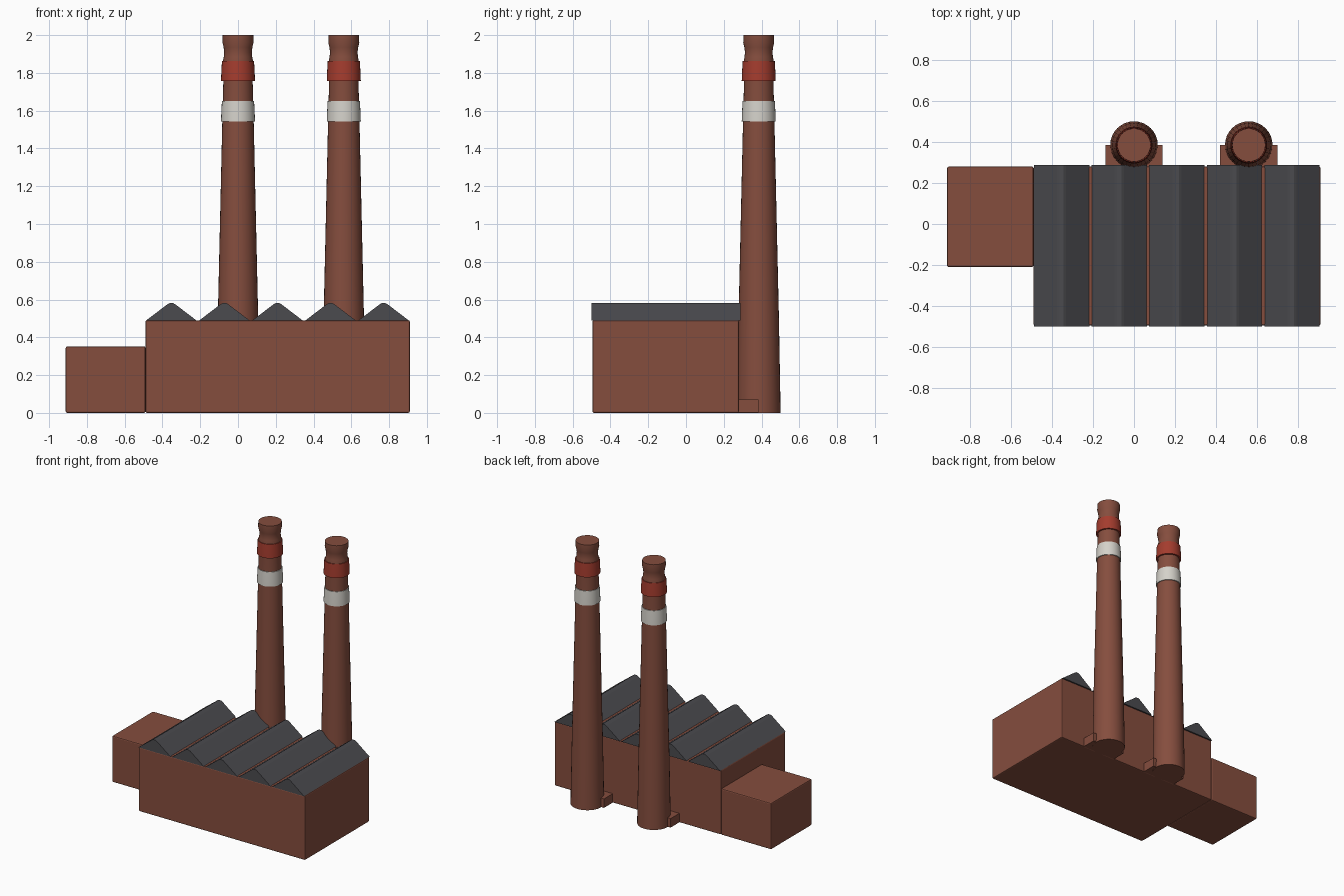
import bpy
import bmesh
import math

cube = bpy.data.objects.get("Cube")
if cube:
    bpy.data.objects.remove(cube, do_unlink=True)


def material(name, colour):
    m = bpy.data.materials.new(name)
    m.use_nodes = True
    m.diffuse_color = (*colour, 1)
    m.node_tree.nodes["Principled BSDF"].inputs["Base Color"].default_value = (*colour, 1)
    return m


brick = material("brick", (0.235, 0.075, 0.048))
slate = material("slate", (0.07, 0.07, 0.078))
white = material("white paint", (0.66, 0.64, 0.59))
red = material("red paint", (0.37, 0.045, 0.027))


def add_object(name, bm, mat, smooth=False):
    bmesh.ops.recalc_face_normals(bm, faces=bm.faces)
    mesh = bpy.data.meshes.new(name)
    bm.to_mesh(mesh)
    bm.free()
    mesh.materials.append(mat)
    obj = bpy.data.objects.new(name, mesh)
    bpy.context.collection.objects.link(obj)
    if smooth:
        bpy.ops.object.select_all(action="DESELECT")
        obj.select_set(True)
        bpy.context.view_layer.objects.active = obj
        bpy.ops.object.shade_smooth_by_angle(angle=math.radians(35))
    return obj


def box(name, low, high, mat, bevel=0):
    bm = bmesh.new()
    bmesh.ops.create_cube(bm, size=1)
    for v in bm.verts:
        v.co = [(a + b) / 2 + c * (b - a) for a, b, c in zip(low, high, v.co)]
    obj = add_object(name, bm, mat)
    if bevel:
        mod = obj.modifiers.new("bevel", "BEVEL")
        mod.width = bevel
        mod.segments = 2
    return obj


def prism(name, profile, y0, y1, mat):
    """Extrude an (x, z) outline along y."""
    bm = bmesh.new()
    face = bm.faces.new([bm.verts.new((x, y0, z)) for x, z in profile])
    out = bmesh.ops.extrude_face_region(bm, geom=[face])
    verts = [g for g in out["geom"] if isinstance(g, bmesh.types.BMVert)]
    bmesh.ops.translate(bm, verts=verts, vec=(0, y1 - y0, 0))
    return add_object(name, bm, mat)


def lathe(name, profile, x, y, mat, sides=32):
    """Stack rings of (radius, z) into a capped round solid."""
    bm = bmesh.new()
    rings = []
    for r, z in profile:
        angles = [2 * math.pi * i / sides for i in range(sides)]
        rings.append([bm.verts.new((x + r * math.cos(a), y + r * math.sin(a), z)) for a in angles])
    for lower, upper in zip(rings, rings[1:]):
        for i in range(sides):
            j = (i + 1) % sides
            bm.faces.new((lower[i], lower[j], upper[j], upper[i]))
    bm.faces.new(rings[0][::-1])
    bm.faces.new(rings[-1])
    return add_object(name, bm, mat, smooth=True)


# Buildings
box("main_hall", (-0.49, -0.495, 0), (0.91, 0.28, 0.49), brick, 0.008)
box("side_annex", (-0.912, -0.21, 0), (-0.49, 0.28, 0.352), brick, 0.008)

# Row of ridged roofs with blunt peaks
for i in range(5):
    x = -0.353 + 0.281 * i
    outline = [(x - 0.135, 0.488), (x + 0.135, 0.488), (x + 0.022, 0.574),
               (x + 0.01, 0.581), (x - 0.01, 0.581), (x - 0.022, 0.574)]
    prism(f"roof_ridge_{i + 1}", outline, -0.5, 0.288, slate)

# Chimneys with painted bands and a footing each
for side, x in (("right", 0), ("left", 0.56)):
    y = 0.385
    lathe(f"{side}_chimney", [(0.116, 0), (0.107, 0.5), (0.083, 1.55), (0.077, 1.78),
                              (0.08, 1.86), (0.075, 1.885), (0.073, 1.91),
                              (0.076, 1.935), (0.082, 1.96), (0.081, 2.0)], x, y, brick)
    lathe(f"{side}_white_band", [(0.09, 1.543), (0.088, 1.6), (0.085, 1.652)], x, y, white)
    lathe(f"{side}_red_band", [(0.09, 1.758), (0.088, 1.81), (0.085, 1.862)], x, y, red)
    box(f"{side}_chimney_footing", (x - 0.14, 0.27, 0.002), (x + 0.14, 0.385, 0.07), brick)
